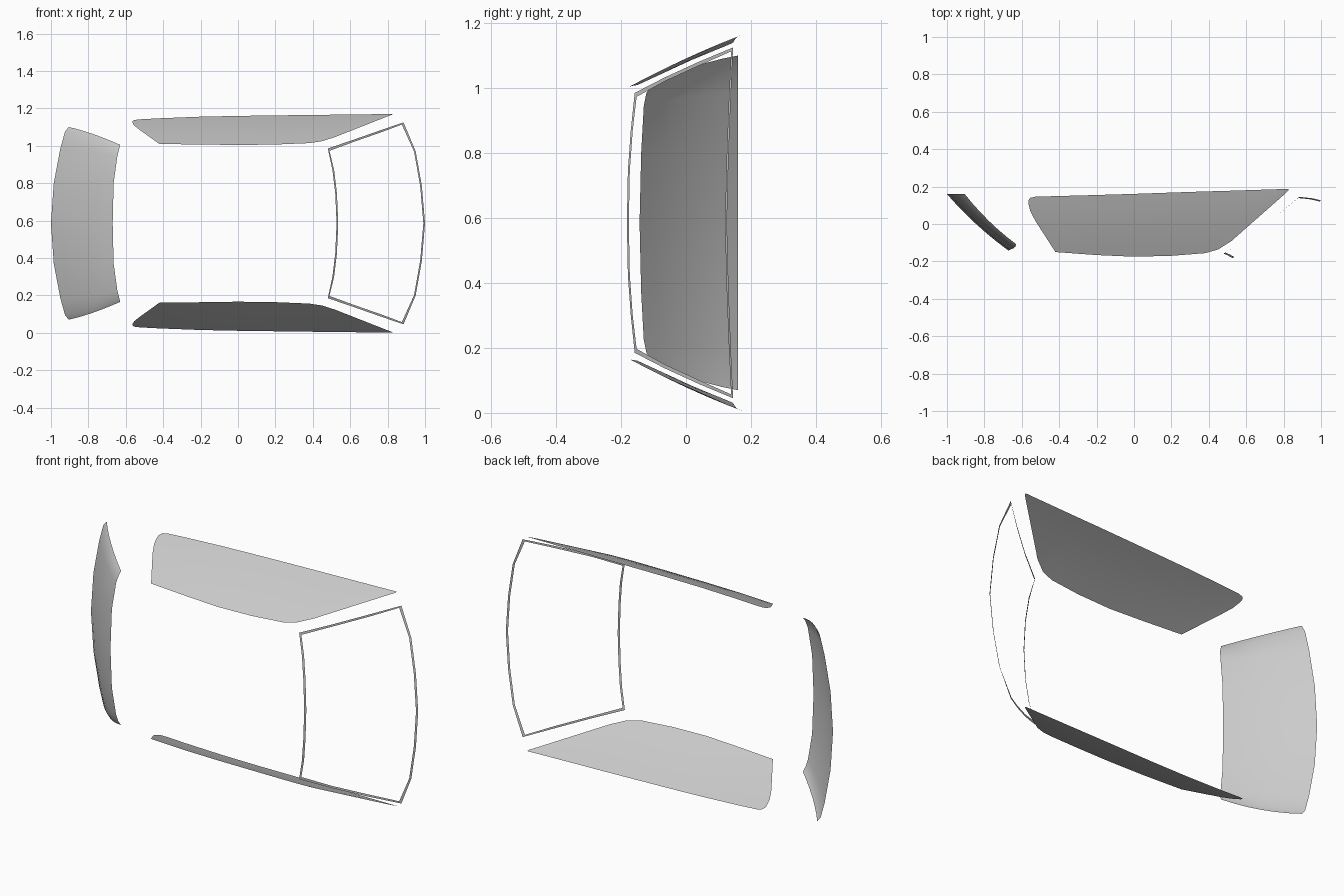
import bpy
import bmesh
from mathutils import Vector

MID = 0.585  # height of the mirror plane

cube = bpy.data.objects.get("Cube")
if cube:
    bpy.data.objects.remove(cube)

grey = bpy.data.materials.new("glass_grey")
grey.use_nodes = True
colour = (0.6, 0.6, 0.6, 1)
grey.diffuse_color = colour
grey.node_tree.nodes["Principled BSDF"].inputs["Base Color"].default_value = colour


def sheet(name, rows, closed=False):
    """Skin rows of points, given relative to the mirror plane."""
    bm = bmesh.new()
    grid = [[bm.verts.new((x, y, z + MID)) for x, y, z in row] for row in rows]
    for a, b in zip(grid, grid[1:]):
        n = len(a)
        for i in range(n if closed else n - 1):
            j = (i + 1) % n
            bm.faces.new((a[i], a[j], b[j], b[i]))
    bmesh.ops.recalc_face_normals(bm, faces=bm.faces)
    mesh = bpy.data.meshes.new(name)
    bm.to_mesh(mesh)
    bm.free()
    mesh.materials.append(grey)
    for p in mesh.polygons:
        p.use_smooth = True
    obj = bpy.data.objects.new(name, mesh)
    bpy.context.collection.objects.link(obj)
    return obj


def mirrored(half):
    """Complete a half row that starts on the mirror plane."""
    return [(x, y, -z) for x, y, z in reversed(half[1:])] + half


# Side windows: x, roof edge, sill edge
columns = [(-.565, .11, .125), (-.555, .07, .14), (-.527, .016, .146),
           (-.42, -.15, .149), (-.2, -.166, .155), (0, -.175, .161),
           (.2, -.17, .168), (.38, -.156, .174), (.45, -.136, .176),
           (.52, -.092, .178), (.8, .155, .187), (.827, .18, .188)]


def bulge(x, y):
    return .506 + .46 * y - .22 * y * y - .045 * min(x, 0) ** 2


for name, side in (("upper_side_window", 1), ("lower_side_window", -1)):
    rows = []
    for x, lo, hi in columns:
        ys = [lo + (hi - lo) * k / 6 for k in range(7)]
        rows.append([(x, y, side * bulge(x, y)) for y in ys])
    sheet(name, rows)

# Rear window: lofted between its sill edge and roof edge with a slight bow
sill = [(-1, .16, 0), (-.985, .16, .215), (-.95, .16, .4),
        (-.925, .16, .49), (-.905, .16, .515)]
roof = [(-.67, -.143, 0), (-.665, -.138, .215), (-.645, -.13, .36),
        (-.635, -.122, .4), (-.63, -.108, .42)]
rows = []
for k in range(7):
    t = k / 6
    bow = 4 * t * (1 - t)
    half = [Vector(a).lerp(Vector(b), t) + bow * Vector((-.008, -.01, .02 * a[2]))
            for a, b in zip(sill, roof)]
    rows.append(mirrored([tuple(p) for p in half]))
sheet("rear_window", rows)

# Windscreen surround: flat ribbon; each point carries its inward shift
top = [(.527, -.182, 0), (.52, -.179, .16), (.505, -.17, .285), (.48, -.158, .4)]
edge = [(.62, -.065, .448), (.76, .042, .497)]
bottom = [(.885, .145, .54), (.95, .138, .385), (.983, .131, .2), (1, .126, 0)]
outer = top + edge + bottom
inner = []
for i, (x, y, z) in enumerate(outer):
    along = 1 if i < len(top) else -1 if i >= len(top + edge) else 0
    inward = .012 if len(top) - 1 <= i <= len(top + edge) else 0
    inner.append((x + .009 * along, y + .006 * along, z - inward))


def loop(half):
    return half + [(x, y, -z) for x, y, z in reversed(half[1:-1])]


sheet("windscreen_surround", [loop(outer), loop(inner)], closed=True)
